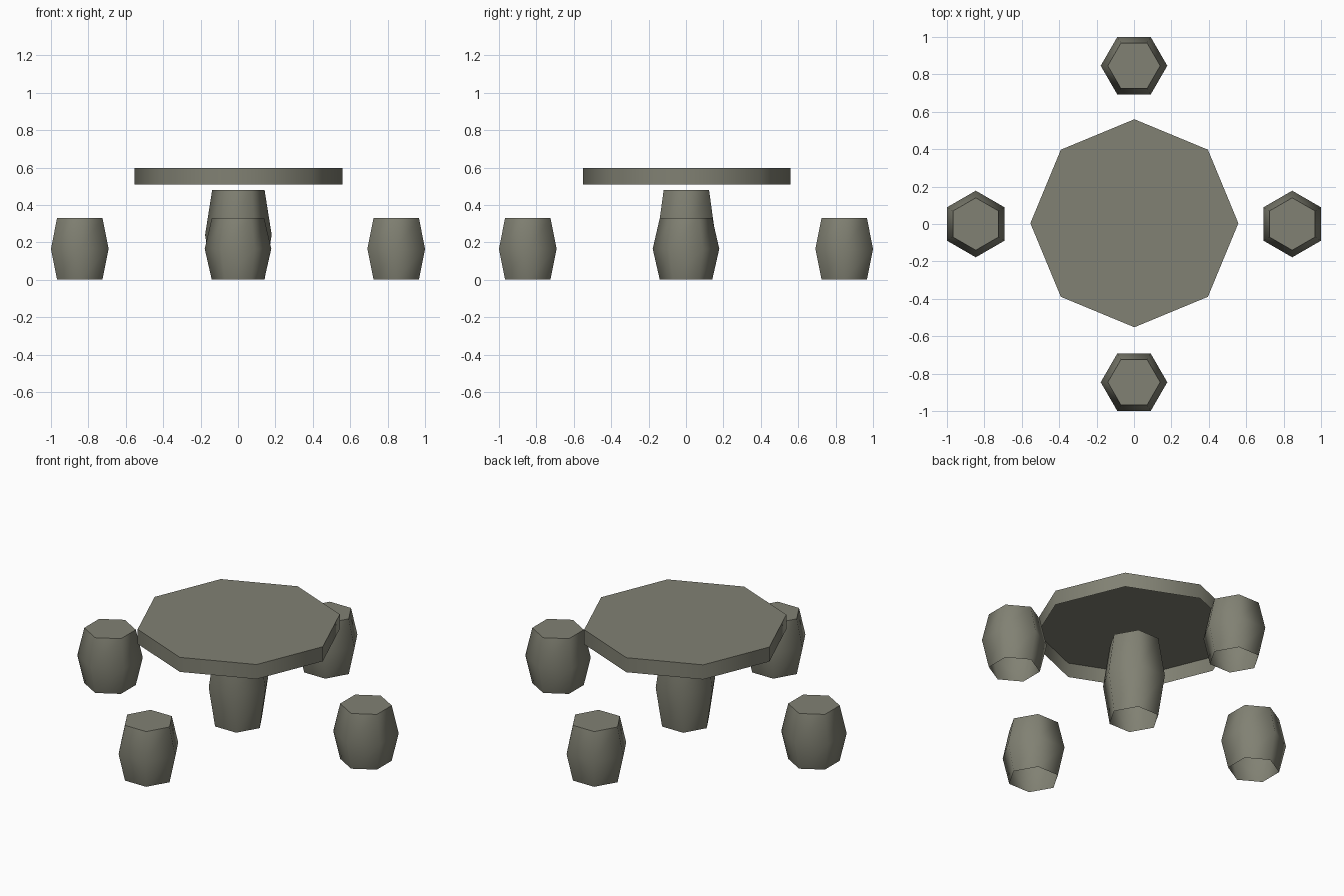
import bpy, bmesh, math

if "Cube" in bpy.data.objects:
    bpy.data.objects.remove(bpy.data.objects["Cube"])

stone = bpy.data.materials.new("olive grey stone")
stone.diffuse_color = (0.22, 0.22, 0.172, 1)
stone.use_nodes = True
stone.node_tree.nodes["Principled BSDF"].inputs["Base Color"].default_value = stone.diffuse_color


def lathe(name, sides, profile, loc=(0, 0, 0), turn=0.0):
    """Stack polygon rings from (radius, z) pairs, capped on top, open underneath."""
    bm = bmesh.new()
    rings = []
    for r, z in profile:
        rings.append([bm.verts.new((r * math.cos(turn + 2 * math.pi * i / sides),
                                    r * math.sin(turn + 2 * math.pi * i / sides), z))
                      for i in range(sides)])
    # smooth sides
    for a, b in zip(rings, rings[1:]):
        for i in range(sides):
            j = (i + 1) % sides
            bm.faces.new((a[i], a[j], b[j], b[i])).smooth = True
    # flat top cap with a sharp rim
    cap = bm.faces.new(rings[-1])
    cap.smooth = False
    for e in cap.edges:
        e.smooth = False
    bm.normal_update()
    me = bpy.data.meshes.new(name)
    bm.to_mesh(me)
    bm.free()
    me.materials.append(stone)
    ob = bpy.data.objects.new(name, me)
    ob.location = loc
    bpy.context.collection.objects.link(ob)
    return ob


# Octagonal tabletop, a shallow lid hollow underneath
lathe("tabletop", 8, [(0.556, 0.51), (0.556, 0.597)], loc=(0.002, 0.004, 0))

# Hexagonal barrel pedestal
lathe("pedestal", 6, [(0.14, 0), (0.178, 0.24), (0.14, 0.48)], loc=(0.002, 0.002, 0))

# Four barrel stools around the table
for k in range(4):
    a = k * math.pi / 2
    lathe(f"stool_{k + 1}", 6, [(0.14, 0), (0.178, 0.165), (0.14, 0.33)],
          loc=(0.846 * math.cos(a), 0.846 * math.sin(a), 0), turn=a + math.pi / 2)
